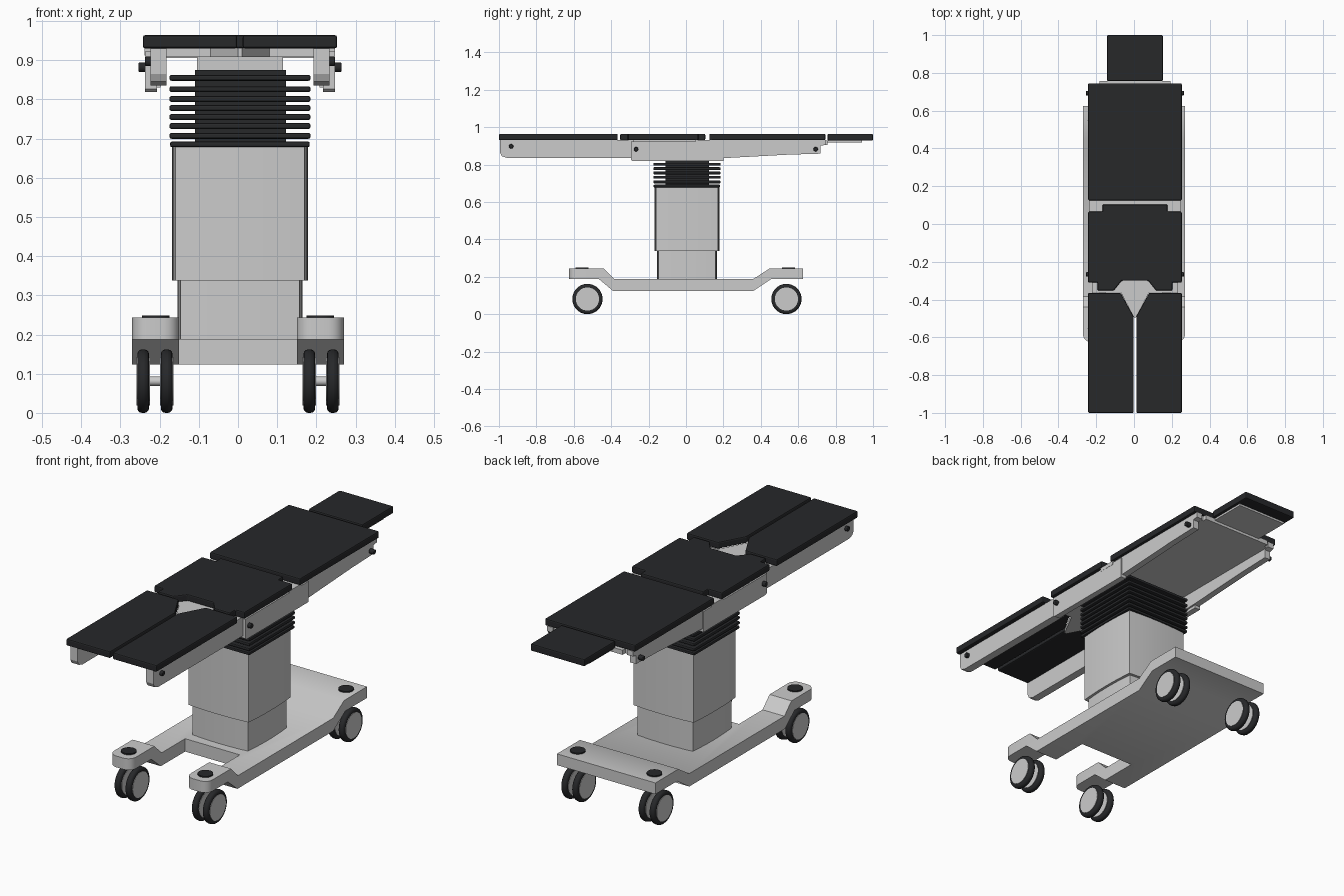
import bpy, bmesh, math
from mathutils import Vector

if "Cube" in bpy.data.objects:
    bpy.data.objects.remove(bpy.data.objects["Cube"])

C = 0.005  # centre of column and table top
black = bpy.data.materials.new("black_padding")
black.diffuse_color = (0.02, 0.021, 0.023, 1)
black.use_nodes = True
black.node_tree.nodes["Principled BSDF"].inputs["Base Color"].default_value = black.diffuse_color


def finish(ob, mat=None, bevel=0, segs=2, smooth=False):
    if mat:
        ob.data.materials.append(mat)
    if bevel:
        m = ob.modifiers.new("bevel", 'BEVEL')
        m.width, m.segments, m.limit_method = bevel, segs, 'ANGLE'
        m.angle_limit = math.radians(40)
    if smooth:
        bpy.ops.object.select_all(action='DESELECT')
        bpy.context.view_layer.objects.active = ob
        ob.select_set(True)
        bpy.ops.object.shade_smooth_by_angle(angle=math.radians(35))
    return ob


def prism(name, pts, axis, a, b, **kw):
    """Extrude a 2D outline: axis 'X' takes (y, z) points, axis 'Z' takes (x, y)."""
    bm = bmesh.new()
    vs = [bm.verts.new((a, p, q) if axis == 'X' else (p, q, a)) for p, q in pts]
    f = bm.faces.new(vs)
    ext = bmesh.ops.extrude_face_region(bm, geom=[f])["geom"]
    d = Vector((b - a, 0, 0)) if axis == 'X' else Vector((0, 0, b - a))
    bmesh.ops.translate(bm, vec=d, verts=[v for v in ext if isinstance(v, bmesh.types.BMVert)])
    bmesh.ops.recalc_face_normals(bm, faces=bm.faces)
    me = bpy.data.meshes.new(name)
    bm.to_mesh(me)
    bm.free()
    ob = bpy.data.objects.new(name, me)
    bpy.context.collection.objects.link(ob)
    return finish(ob, **kw)


def box(name, x0, x1, y0, y1, z0, z1, **kw):
    return prism(name, [(x0, y0), (x1, y0), (x1, y1), (x0, y1)], 'Z', z0, z1, **kw)


def disc(name, axis, loc, r, w, n=40, **kw):
    c, s = math.cos, math.sin
    t = [2 * math.pi * i / n for i in range(n)]
    o = loc[1:] if axis == 'X' else loc[:2]
    m = loc[0] if axis == 'X' else loc[2]
    pts = [(o[0] + r * c(k), o[1] + r * s(k)) for k in t]
    return prism(name, pts, axis, m - w / 2, m + w / 2, smooth=True, **kw)


def bulged_square(half, sag, n=6):
    """Square outline whose sides bow outwards a little."""
    pts = []
    for k in range(4):
        a = k * math.pi / 2
        for i in range(n):
            u = -1 + 2 * i / n
            x, y = half - sag * u * u, (half - sag) * u
            pts.append((C + x * math.cos(a) - y * math.sin(a),
                        C + x * math.sin(a) + y * math.cos(a)))
    return pts


# Base: cranked side profile, with a notch between the two front legs
base = prism("base", [(-.625, .187), (-.625, .243), (-.44, .243), (-.385, .188), (.36, .188),
                      (.445, .243), (.625, .243), (.625, .187), (.455, .187), (.36, .124),
                      (-.39, .124), (-.465, .187)], 'X', -.27, .27)
cutter = box("notch_cutter", -.15, .15, -.8, -.2, 0, .4)
cutter.hide_render = True
mod = base.modifiers.new("notch", 'BOOLEAN')
mod.operation, mod.solver, mod.object = 'DIFFERENCE', 'EXACT', cutter
bpy.context.view_layer.objects.active = base
bpy.ops.object.modifier_apply(modifier="notch")
bpy.data.objects.remove(cutter)
bm = bmesh.new()
bm.from_mesh(base.data)
tips = [e for e in bm.edges if all(v.co.y < -.62 for v in e.verts)
        and abs(e.verts[0].co.x - e.verts[1].co.x) < 1e-4]
bmesh.ops.bevel(bm, geom=tips, offset=.04, segments=5, profile=.5, affect='EDGES')
bm.to_mesh(base.data)
bm.free()
finish(base, smooth=True)

# Twin-wheel casters and their caps
for sx, side in ((-1, "left"), (1, "right")):
    for y, cap_y, end in ((-.527, -.555, "front"), (.537, .547, "rear")):
        tag = f"{end}_{side}"
        x = sx * .212
        disc(f"caster_cap_{tag}", 'Z', (sx * .21, cap_y, .244), .035, .01, mat=black)
        disc(f"caster_axle_{tag}", 'X', (x + .003, y, .081), .012, .06, n=16)
        for k, dx in (("inner", -.03), ("outer", .03)):
            wx = x + sx * dx
            disc(f"tyre_{tag}_{k}", 'X', (wx, y, .081), .081, .03, mat=black, bevel=.012, segs=3)
            disc(f"hub_{tag}_{k}", 'X', (wx, y, .081), .062, .034)

# Telescopic column
prism("column_lower", bulged_square(.16, .008), 'Z', .13, .345, smooth=True)
prism("column_upper", bulged_square(.173, .008), 'Z', .338, .688, smooth=True)

# Bellows: core with stacked pleats
box("bellows_collar", C - .178, C + .178, C - .178, C + .178, .678, .692, mat=black, bevel=.004)
box("bellows_core", C - .115, C + .118, C - .115, C + .118, .688, .875, mat=black)
for i, z in enumerate((.707, .732, .755, .778, .801, .826, .855)):
    box(f"bellows_pleat_{i}", C - .18, C + .18, C - .18, C + .18, z - .0075, z + .0075,
        mat=black, bevel=.005)


# Padding
def pad(name, pts, z0=.93):
    prism(name, [(C + x, y) for x, y in pts], 'Z', z0, .964, mat=black, bevel=.006)


def mirrored(half):
    return half + [(-x, y) for x, y in reversed(half)]


pad("head_pad", mirrored([(.148, .757), (.148, 1.0)]), .928)
pad("back_pad", mirrored([(.248, .125), (.248, .745)]))
pad("seat_pad", mirrored([(.07, -.3), (.112, -.352), (.198, -.352), (.198, -.31), (.248, -.31),
                          (.248, .065), (.172, .065), (.172, .103)]))
for s, side in ((-1, "left"), (1, "right")):
    pad(f"leg_pad_{side}", [(s * .007, -1), (s * .248, -1), (s * .248, -.365),
                            (s * .075, -.365), (s * .007, -.49)])

# Plates under the padding
prism("seat_plate", [(C + x, y) for x, y in mirrored(
    [(.005, -.495), (.075, -.362), (.2, -.362), (.2, .14)])], 'Z', .908, .931)
box("back_plate", C - .205, C + .205, .13, .735, .905, .931)
box("head_bracket", C - .188, C + .188, .72, .757, .905, .928)
box("head_plate", C - .135, C + .135, .74, .94, .918, .929)
box("column_head", C - .11, C + .11, C - .11, C + .11, .87, .91)

# Side rails and locking knobs
for s, side in ((-1, "left"), (1, "right")):
    prism(f"leg_rail_{side}", [(-.995, .931), (-.995, .865), (-.985, .845), (-.96, .836),
                               (-.28, .836), (-.28, .931)], 'X', C + s * .188, C + s * .228)
    prism(f"seat_rail_{side}", [(-.295, .922), (-.295, .826), (-.287, .819), (.2, .819),
                                (.2, .922)], 'X', C + s * .212, C + s * .242)
    prism(f"back_rail_{side}", [(.06, .931), (.06, .83), (.2, .834), (.55, .853), (.72, .858),
                                (.72, .9), (.745, .905), (.745, .931)],
          'X', C + s * .203, C + s * .235)
    box(f"seat_corner_{side}", *sorted((C + s * .175, C + s * .243)), .05, .14, .912, .931)
    for name, x, y, z in (("leg", .23, -.935, .897), ("seat", .247, -.267, .882),
                          ("back", .247, .693, .882)):
        disc(f"{name}_knob_{side}", 'X', (C + s * x, y, z), .012, .025, n=20,
             mat=black, bevel=.003)
